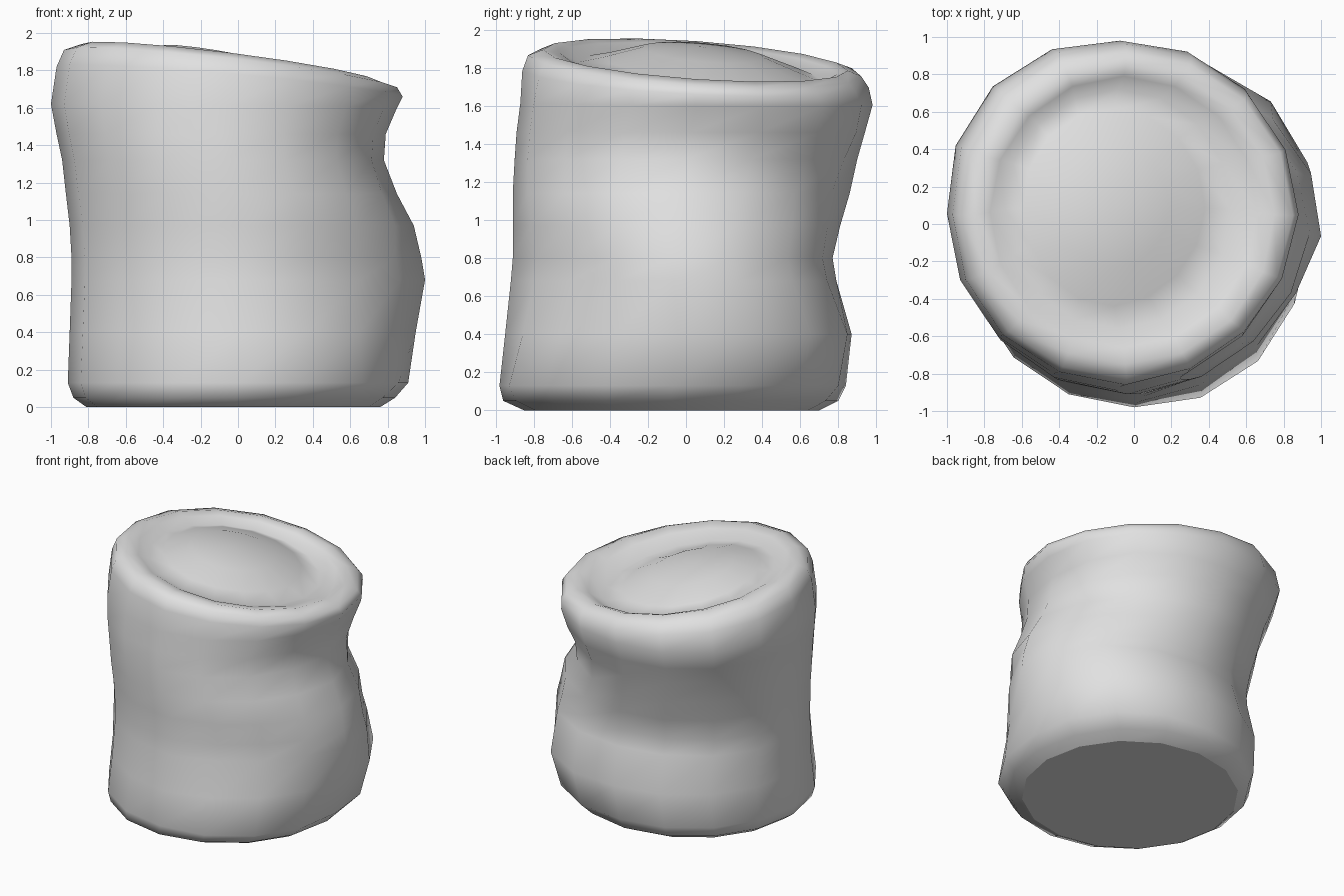
import bpy, bmesh
from math import cos, sin, tau

cube = bpy.data.objects.get("Cube")
if cube:
    bpy.data.objects.remove(cube, do_unlink=True)

SIDES = 16
TILT_X, TILT_Y = -0.1, -0.055

# Cross-sections: height, tilt, left and right x, front and back y
RINGS = [
    (0.00, 0.0, -0.81, 0.76, -0.85, 0.70),
    (0.05, 0.0, -0.88, 0.84, -0.96, 0.80),
    (0.13, 0.0, -0.91, 0.91, -0.98, 0.84),
    (0.40, 0.0, -0.90, 0.95, -0.95, 0.87),
    (0.68, 0.0, -0.89, 1.00, -0.92, 0.79),
    (0.80, 0.0, -0.89, 0.98, -0.91, 0.77),
    (0.97, 0.0, -0.90, 0.94, -0.91, 0.81),
    (1.14, 0.0, -0.92, 0.85, -0.91, 0.86),
    (1.32, 0.0, -0.94, 0.78, -0.90, 0.90),
    (1.46, 0.0, -0.97, 0.79, -0.89, 0.94),
    (1.61, 0.1, -1.00, 0.85, -0.87, 0.98),
    (1.74, 0.8, -0.97, 0.88, -0.86, 0.96),
    (1.81, 1.0, -0.93, 0.85, -0.83, 0.92),
    (1.84, 1.0, -0.84, 0.75, -0.75, 0.85),
    (1.82, 1.0, -0.77, 0.66, -0.66, 0.79),
    (1.775, 1.0, -0.69, 0.52, -0.56, 0.72),
    (1.81, 0.8, -0.59, 0.38, -0.44, 0.61),
    (1.88, 0.5, -0.41, 0.19, -0.23, 0.41),
]

# Folds by height: swelling on the +x+y, +x-y and -x+y diagonals
FOLDS = {
    0.13: (0.05, 0.03, 0),
    0.40: (0.08, -0.04, 0),
    0.68: (0.03, -0.10, 0),
    0.80: (0.02, -0.11, 0),
    0.97: (0, -0.05, 0),
    1.14: (-0.05, -0.02, 0),
    1.46: (0.04, 0, 0.02),
    1.61: (0.02, 0, 0.04),
    1.74: (0, -0.03, 0.04),
    1.81: (0, -0.03, 0.03),
}


def add_ring(bm, z, tilt, x0, x1, y0, y1):
    """One tilted elliptical loop, pushed in or out along its diagonals."""
    back, front, far = FOLDS.get(z, (0, 0, 0))
    loop = []
    for i in range(SIDES):
        c, s = cos(tau * i / SIDES), sin(tau * i / SIDES)
        fold = (back if s > 0 else front) if c > 0 else (far if s > 0 else 0)
        r = 1 + fold * abs(2 * s * c)
        loop.append(bm.verts.new((
            (x0 + x1) / 2 + (x1 - x0) / 2 * c * r,
            (y0 + y1) / 2 + (y1 - y0) / 2 * s * r,
            z + tilt * (TILT_X * c + TILT_Y * s))))
    return loop


# Slumped body with rolled rim and domed top
bm = bmesh.new()
loops = [add_ring(bm, *ring) for ring in RINGS]
for low, high in zip(loops, loops[1:]):
    for i in range(SIDES):
        j = (i + 1) % SIDES
        bm.faces.new((low[i], low[j], high[j], high[i]))
peak = bm.verts.new((-0.13, 0.08, 1.91))
for i in range(SIDES):
    bm.faces.new((loops[-1][i], loops[-1][(i + 1) % SIDES], peak))
base = bm.faces.new(loops[0][::-1])

# Smooth sides, crisp flat base
for face in bm.faces:
    face.smooth = True
for edge in base.edges:
    edge.smooth = False

mesh = bpy.data.meshes.new("soft_body")
bm.to_mesh(mesh)
bm.free()
body = bpy.data.objects.new("soft_body", mesh)
bpy.context.collection.objects.link(body)

# Plain light material
mat = bpy.data.materials.new("light_grey")
mat.use_nodes = True
colour = (0.75, 0.75, 0.75, 1)
mat.diffuse_color = colour
mat.node_tree.nodes["Principled BSDF"].inputs["Base Color"].default_value = colour
mesh.materials.append(mat)
